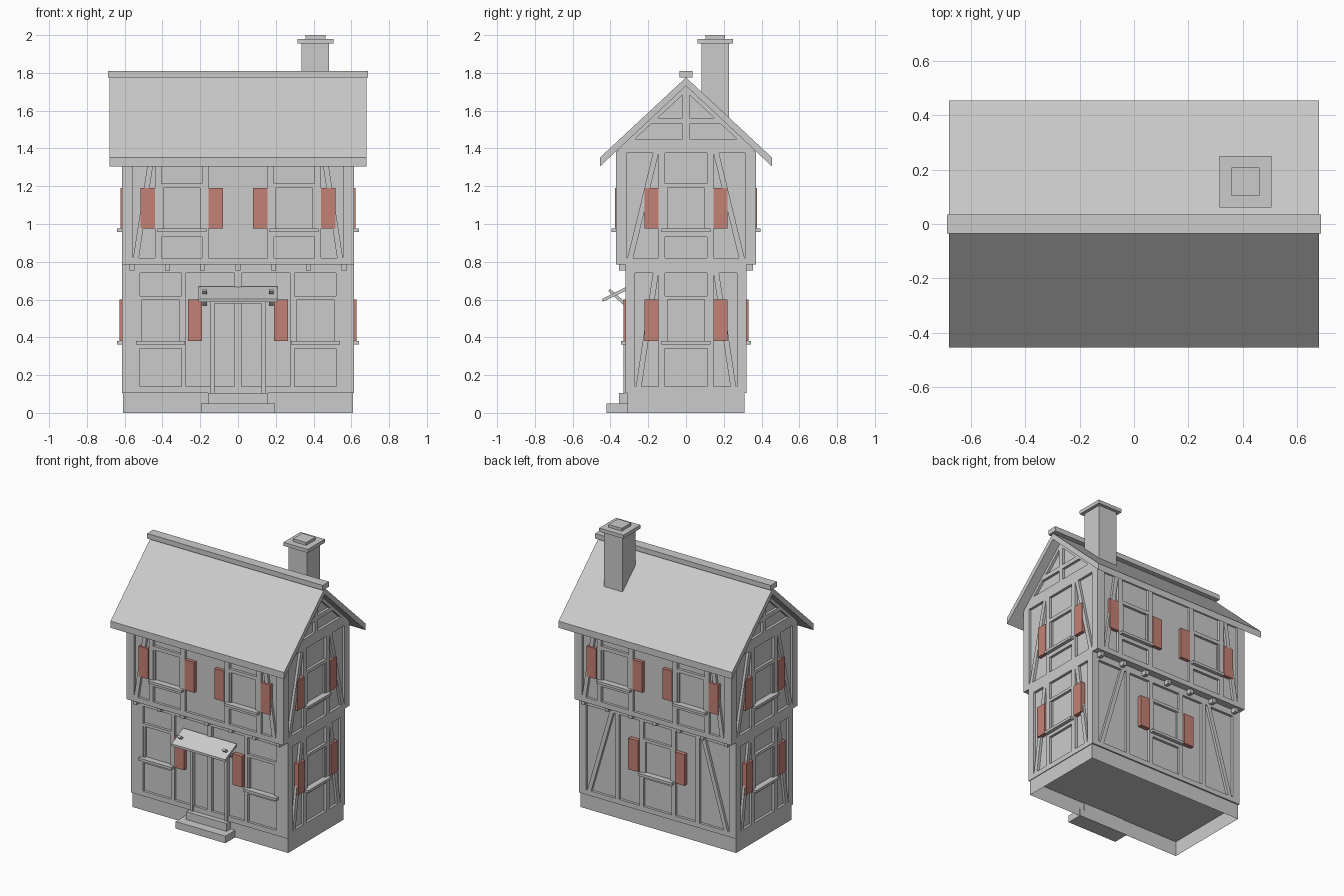
import bpy, bmesh

if "Cube" in bpy.data.objects:
    bpy.data.objects.remove(bpy.data.objects["Cube"])

FACES = {  # facade coordinates (u across, v up, d outward) to world
    "front": lambda u, v, d: (u, -d, v),
    "back": lambda u, v, d: (u, d, v),
    "right": lambda u, v, d: (d, u, v),
    "left": lambda u, v, d: (-d, u, v),
}
red = bpy.data.materials.new("shutter_red")
red.diffuse_color = (0.55, 0.22, 0.18, 1)
red.use_nodes = True
red.node_tree.nodes["Principled BSDF"].inputs["Base Color"].default_value = red.diffuse_color


def finish(bm, name, mat=None):
    bmesh.ops.recalc_face_normals(bm, faces=bm.faces)
    me = bpy.data.meshes.new(name)
    bm.to_mesh(me)
    bm.free()
    ob = bpy.data.objects.new(name, me)
    bpy.context.collection.objects.link(ob)
    if mat:
        me.materials.append(mat)
    return ob


def prism(bm, pts, d0, d1, face):
    f = FACES[face]
    a = [bm.verts.new(f(u, v, d0)) for u, v in pts]
    b = [bm.verts.new(f(u, v, d1)) for u, v in pts]
    n = len(pts)
    bm.faces.new(a)
    bm.faces.new(b)
    for i in range(n):
        bm.faces.new((a[i], a[(i + 1) % n], b[(i + 1) % n], b[i]))


def rect(u0, u1, v0, v1):
    return [(u0, v0), (u1, v0), (u1, v1), (u0, v1)]


def block(name, x0, x1, y0, y1, z0, z1):
    bm = bmesh.new()
    prism(bm, rect(x0, x1, z0, z1), -y0, -y1, "front")
    return finish(bm, name)


def solid(name, pts, d0, d1, face):
    bm = bmesh.new()
    prism(bm, pts, d0, d1, face)
    return finish(bm, name)


def brace(u0, v0, u1, v1, w=0.015):
    return [(u0 - w, v0), (u0 + w, v0), (u1 + w, v1), (u1 - w, v1)]


T = 0.018  # timber depth
LOW = dict(bot=0.105, r0=0.14, r1=0.74, top=0.785, sill=0.38, win=0.60, low=0.34, head=0.62, out=0.012)
UP = dict(bot=0.785, r0=0.82, r1=1.375, top=1.385, sill=0.975, win=1.19, low=0.93, head=1.215, out=0.006)


def facade(name, face, d, half, S, corner, posts, windows, braces, shutters):
    # corner posts, rails, studs, braces and window surrounds of one storey
    bm, sills, sh = bmesh.new(), bmesh.new(), bmesh.new()

    def add(pts, depth=0.0):
        prism(bm, pts, d - T - 0.005, d + depth, face)

    add(rect(-half, half, S["bot"], S["r0"]))
    add(rect(-half, half, S["r1"], S["top"]))
    for s in (-1, 1):
        add(rect(*sorted((s * half, s * corner)), S["r0"], S["r1"]))
        for a, b in posts:
            add(rect(*sorted((s * a, s * b)), S["r0"], S["r1"]))
        for a, b in braces:
            add(brace(s * a, S["r0"], s * b, S["r1"]))
        for a, b in shutters:
            prism(sh, rect(*sorted((s * a, s * b)), S["sill"], S["win"]), d - T, d + S["out"], face)
    for c in windows:
        add(rect(c - 0.11, c + 0.11, S["low"], S["sill"]))
        add(rect(c - 0.11, c + 0.11, S["win"], S["head"]))
        for s in (-1, 1):
            add(rect(*sorted((c + s * 0.097, c + s * 0.112)), S["sill"], S["win"]), -0.004)
        prism(sills, rect(c - 0.13, c + 0.13, S["sill"] - 0.018, S["sill"]), d - T, d + 0.025, face)
    finish(bm, name + "_timber")
    finish(sills, name + "_window_sills")
    finish(sh, name + "_shutters", red)


# Plinth, open underneath
plinth = block("plinth", -0.61, 0.61, -0.31, 0.31, 0, 0.105)
bm = bmesh.new()
bm.from_mesh(plinth.data)
bmesh.ops.delete(bm, geom=[f for f in bm.faces if f.calc_center_median().z < 0.001], context='FACES_ONLY')
bm.to_mesh(plinth.data)
bm.free()

# Plastered walls
block("lower_walls", -0.615 + T, 0.615 - T, -0.32 + T, 0.32 - T, 0.106, 0.80)
yw = 0.37 - T
solid("upper_walls", [(-yw, 0.787), (yw, 0.787), (yw, 1.395), (0, 1.725), (-yw, 1.395)],
      -0.615 + T, 0.615 - T, "right")

# Timber framing by storey
facade("lower_front", "front", 0.32, 0.615, LOW, 0.52, [(0.275, 0.30), (0, 0.018)],
       (-0.41, 0.41), [], [(0.19, 0.265)])
facade("lower_back", "back", 0.32, 0.615, LOW, 0.56, [(0.11, 0.14), (0.30, 0.33)],
       (0,), [(0.535, 0.36)], [(0.145, 0.22)])
for side in ("front", "back"):
    facade("upper_" + side, side, 0.37, 0.615, UP, 0.557, [(0.405, 0.44), (0.155, 0.19)],
           (-0.297, 0.297), [(0.54, 0.455)], [(0.44, 0.515), (0.08, 0.155)])
for side in ("right", "left"):
    facade("lower_" + side, side, 0.615, 0.32, LOW, 0.27, [(0.11, 0.145)],
           (0,), [(0.25, 0.16)], [(0.145, 0.22)])
    facade("upper_" + side, side, 0.615, 0.37, UP, 0.315, [(0.11, 0.145)],
           (0,), [(0.295, 0.16)], [(0.145, 0.22)])
    # Gable framing
    bm = bmesh.new()
    d0, d1 = 0.615 - T - 0.005, 0.615
    prism(bm, [(-0.37, 1.375), (0.37, 1.375), (0.30, 1.45), (-0.30, 1.45)], d0, d1, side)
    prism(bm, rect(-0.188, 0.188, 1.53, 1.56), d0, d1, side)
    prism(bm, rect(-0.018, 0.018, 1.45, 1.70), d0, d1, side)
    for s in (-1, 1):
        prism(bm, [(s * 0.37, 1.39), (0, 1.734), (0, 1.70), (s * 0.34, 1.385)], d0, d1, side)
    finish(bm, side + "_gable_timber")

# Projecting floor beam ends under the overhanging storey
bm = bmesh.new()
for side in ("front", "back"):
    for i in range(7):
        x = (i - 3) * 0.187
        prism(bm, rect(x - 0.013, x + 0.013, 0.755, 0.79), 0.30, 0.355, side)
finish(bm, "floor_beam_ends")

# Roof, ridge cap
solid("roof", [(-0.455, 1.305), (-0.455, 1.352), (0, 1.776), (0.455, 1.352), (0.455, 1.305), (0, 1.731)],
      -0.68, 0.68, "right")
block("ridge_cap", -0.688, 0.688, -0.035, 0.035, 1.775, 1.81)

# Chimney
for name, r, z0, z1 in (("chimney_shaft", 0.073, 1.5, 1.96), ("chimney_cap", 0.095, 1.955, 1.98),
                        ("chimney_pot", 0.052, 1.975, 2.0)):
    block(name, 0.41 - r, 0.41 + r, 0.155 - r, 0.155 + r, z0, z1)

# Entrance: steps, door posts, canopy and its struts
block("lower_step", -0.195, 0.195, -0.42, -0.305, 0, 0.05)
block("upper_step", -0.16, 0.16, -0.355, -0.305, 0.05, 0.105)
for s, n in ((-1, "left"), (1, "right")):
    block(n + "_door_post", s * 0.135 - 0.011, s * 0.135 + 0.011, -0.33, -0.295, 0.105, 0.59)
    solid(n + "_canopy_strut", [(-0.412, 0.645), (-0.402, 0.657), (-0.318, 0.583), (-0.328, 0.569)],
          s * 0.175 - 0.012, s * 0.175 + 0.012, "right")
block("door_lintel", -0.146, 0.146, -0.33, -0.295, 0.58, 0.60)
solid("door_canopy", [(-0.442, 0.588), (-0.442, 0.604), (-0.315, 0.668), (-0.315, 0.648)],
      -0.21, 0.21, "right")
